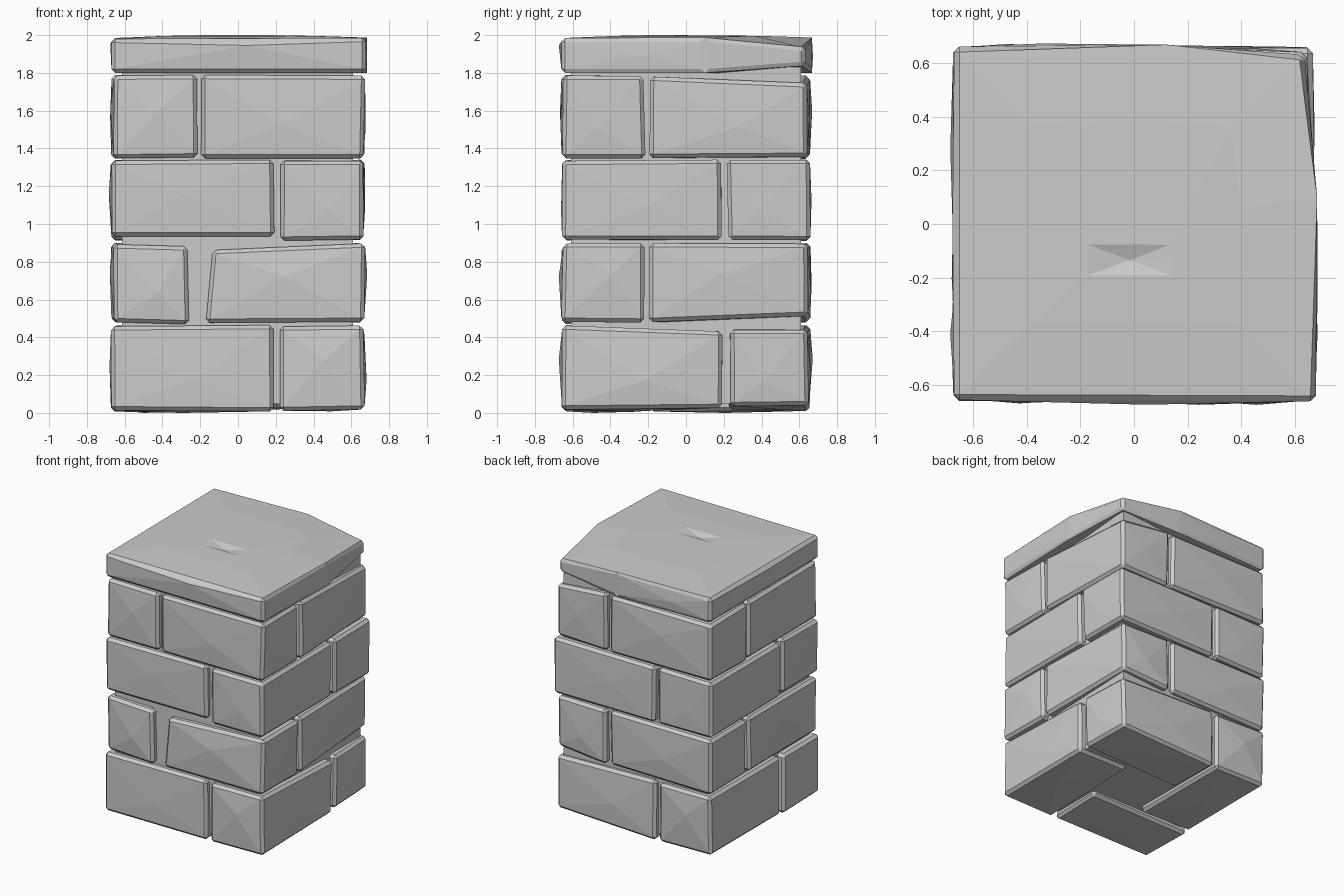
import bpy, bmesh, random
from mathutils import Vector

if "Cube" in bpy.data.objects:
    bpy.data.objects.remove(bpy.data.objects["Cube"])

random.seed(7)
X, Y, G, J = 0.668, 0.655, 0.22, 0.19   # half width, half depth, joint sides


def finish(bm, name):
    bmesh.ops.recalc_face_normals(bm, faces=bm.faces[:])
    for v in bm.verts:
        v.co.z = min(2.0, max(0.0, v.co.z))
    me = bpy.data.meshes.new(name)
    bm.to_mesh(me)
    bm.free()
    ob = bpy.data.objects.new(name, me)
    bpy.context.collection.objects.link(ob)
    return ob


def box(lo, hi):
    bm = bmesh.new()
    bmesh.ops.create_cube(bm, size=1)
    for v in bm.verts:
        v.co = Vector([a if c < 0 else b for a, b, c in zip(lo, hi, v.co)])
    return bm


def bevel(bm, width):
    bmesh.ops.bevel(bm, geom=bm.edges[:], offset=width, segments=1,
                    profile=0.5, affect='EDGES', clamp_overlap=True)
    bmesh.ops.recalc_face_normals(bm, faces=bm.faces[:])


def bulge(bm, amount):
    # Raise a hewn peak on every large exposed face
    for f in [f for f in bm.faces if f.calc_area() > 0.06]:
        c, n = f.calc_center_median(), f.normal.copy()
        exposed = (abs(n.x) > .7 and abs(c.x) > .55) or \
                  (abs(n.y) > .7 and abs(c.y) > .55) or (n.z < -.7 and c.z < .1)
        if exposed:
            t = Vector([random.uniform(-.07, .07) for _ in range(3)])
            t -= n * t.dot(n)
            new = bmesh.ops.poke(bm, faces=[f])['verts'][0]
            new.co += t + n * random.uniform(0.2, 1) * amount


def brick(name, lo, hi, tweaks=()):
    bm = box(lo, hi)
    mid = (Vector(lo) + Vector(hi)) / 2
    for v in bm.verts:
        signs = tuple(1 if v.co[i] > mid[i] else -1 for i in range(3))
        v.co += Vector([random.uniform(-.006, .006) for _ in range(3)])
        for s, d in tweaks:
            if all(a == 0 or a == b for a, b in zip(s, signs)):
                v.co += Vector(d)
    bevel(bm, 0.02)
    bulge(bm, 0.018)
    finish(bm, name)


# Pinwheel layout of one course: x range, y range
layout = {"front": ((-X, J), (-Y, -G)), "right": ((G, X), (-Y, J)),
          "back": ((-J, X), (G, Y)), "left": ((-X, -G), (-J, Y))}
swap = {"front": "front", "back": "back", "left": "right", "right": "left"}
levels = [(0.012, 0.46), (0.482, 0.895), (0.915, 1.335), (1.35, 1.785)]

# Worn corners: (corner signs, shift)
worn = {
    (0, "right"): [((0, 1, 1), (0, 0, -.03)), ((0, 1, -1), (0, 0, .02))],
    (0, "back"): [((1, 0, -1), (0, 0, .025)), ((1, 0, 1), (0, 0, -.02)),
                  ((1, 1, 0), (-.03, -.01, 0)), ((1, -1, 0), (-.01, .02, 0))],
    (1, "front"): [((-1, 0, 1), (.06, 0, -.03)), ((-1, 0, -1), (.02, 0, 0))],
    (1, "left"): [((1, 0, 0), (-.045, 0, -.01)), ((-1, -1, 0), (.015, .01, 0))],
    (1, "right"): [((1, 1, -1), (0, 0, .03)), ((1, 1, 0), (-.03, -.01, 0))],
    (2, "front"): [((0, 0, -1), (0, 0, .015))],
    (3, "right"): [((1, 1, 1), (0, 0, -.04)), ((1, 1, 0), (-.03, -.01, 0))],
    (3, "left"): [((-1, -1, 0), (.015, .01, 0))],
}

for i, (z0, z1) in enumerate(levels):
    for side, (xr, yr) in layout.items():
        if i % 2:                       # alternate courses are mirrored
            side, xr = swap[side], (-xr[1], -xr[0])
        brick(f"course_{i + 1}_{side}_brick", (xr[0], yr[0], z0),
              (xr[1], yr[1], z1), worn.get((i, side), ()))

# Mortar core behind the joints
finish(box((-.615, -.61, .05), (.61, .61, 1.83)), "mortar_core")

# Cap slab with a broken back right corner: x, y, bottom z, top z
rim = [(-.67, -.655, 1.8, 1.98), (.677, -.66, 1.8, 1.985), (.682, .1, 1.8, 1.987),
       (.635, .63, 1.84, 1.935), (.12, .668, 1.8, 1.987), (-.67, .66, 1.8, 1.985)]
bm = bmesh.new()
low = [bm.verts.new((x, y, a)) for x, y, a, b in rim]
top = [bm.verts.new((x, y, b)) for x, y, a, b in rim]
bm.faces.new(low[::-1])
bm.faces.new(top)
for k in range(6):
    m = (k + 1) % 6
    bm.faces.new((low[k], low[m], top[m], top[k]))
bevel(bm, 0.02)
bulge(bm, 0.02)

# Domed top with a small chip in it
face = max(bm.faces, key=lambda f: f.normal.z * f.calc_area())
for sx, sy, cx, cy, z in ((.6, .6, 0, 0, 1.996), (.42, .16, -.03, -.16, 2.0)):
    bmesh.ops.inset_region(bm, faces=[face], thickness=.02)
    for v in face.verts:
        v.co = Vector((cx + (v.co.x - cx) * sx, cy + (v.co.y - cy) * sy, z))
chip = bmesh.ops.poke(bm, faces=[face])['verts'][0]
chip.co.z = 1.98
finish(bm, "cap_slab")
